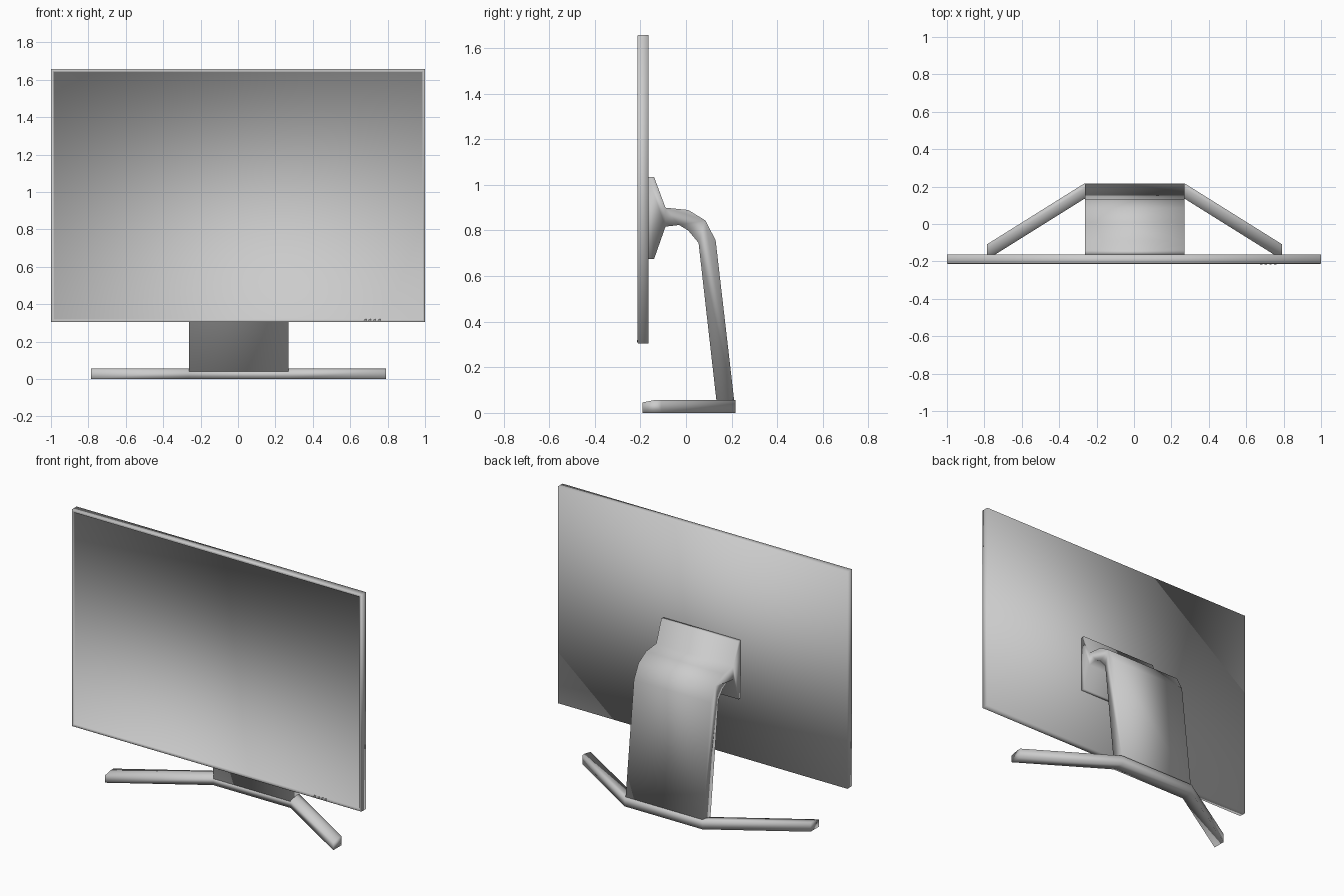
import bpy, bmesh, math
from mathutils import Vector

if "Cube" in bpy.data.objects:
    bpy.data.objects.remove(bpy.data.objects["Cube"])

SOFT = 120  # the whole model is softly shaded, even across its corners


def finish(name, bm):
    bmesh.ops.recalc_face_normals(bm, faces=bm.faces)
    me = bpy.data.meshes.new(name)
    bm.to_mesh(me)
    bm.free()
    ob = bpy.data.objects.new(name, me)
    bpy.context.collection.objects.link(ob)
    bpy.ops.object.select_all(action='DESELECT')
    ob.select_set(True)
    bpy.context.view_layer.objects.active = ob
    bpy.ops.object.shade_smooth_by_angle(angle=math.radians(SOFT))
    return ob


def loft(name, sections):
    """Bridge equal-sized closed sections and cap both ends."""
    bm = bmesh.new()
    rings = [[bm.verts.new(p) for p in s] for s in sections]
    n = len(rings[0])
    for a, b in zip(rings, rings[1:]):
        for i in range(n):
            j = (i + 1) % n
            bm.faces.new((a[i], a[j], b[j], b[i]))
    bm.faces.new(rings[0])
    bm.faces.new(rings[-1])
    return finish(name, bm)


def box_mesh(x0, x1, y0, y1, z0, z1):
    bm = bmesh.new()
    bmesh.ops.create_cube(bm, size=1)
    for v in bm.verts:
        v.co = Vector(((x0 + x1) / 2 + v.co.x * (x1 - x0),
                       (y0 + y1) / 2 + v.co.y * (y1 - y0),
                       (z0 + z1) / 2 + v.co.z * (z1 - z0)))
    return bm


# Screen slab: thin bezel with a shallow recessed display
FRONT, BACK = -0.213, -0.164
bm = box_mesh(-1, 1, FRONT, BACK, 0.304, 1.657)
bm.normal_update()
front = min(bm.faces, key=lambda f: f.calc_center_median().y)
outer_edges = list(front.edges)
bmesh.ops.inset_region(bm, faces=[front], thickness=0.02)
bmesh.ops.inset_region(bm, faces=[front], thickness=0.002)
for v in front.verts:
    v.co.y += 0.008
bmesh.ops.bevel(bm, geom=outer_edges, offset=0.003, segments=1, affect='EDGES')
finish("screen", bm)

# Small control buttons on the lower right bezel
for i in range(4):
    x = 0.68 + i * 0.025
    finish(f"button_{i + 1}",
           box_mesh(x - 0.006, x + 0.006, FRONT - 0.003, FRONT + 0.004, 0.312, 0.320))

# Mounting wedge and curved neck: one side profile (y, z) swept across x
profile = [(-0.166, 0.675), (-0.14, 0.675), (-0.09, 0.817), (-0.03, 0.824),
           (0.01, 0.80), (0.055, 0.746), (0.135, 0.04), (0.213, 0.04),
           (0.13, 0.757), (0.085, 0.844), (0.01, 0.89), (-0.09, 0.90),
           (-0.14, 1.035), (-0.166, 1.035)]
MID, HALF = 0.003, 0.266
loft("neck", [[(x, y, z) for y, z in profile] for x in (MID - HALF, MID + HALF)])


# Base: central bar with two legs splayed forward, inner top edge chamfered
def base_section(x, y):
    return [(MID + x, y, 0), (MID + x, y, 0.046), (MID + x, y + 0.055, 0.057),
            (MID + x, y + 0.082, 0.057), (MID + x, y + 0.082, 0)]


loft("base", [base_section(x, y) for x, y in
              ((-0.788, -0.19), (-0.268, 0.135), (0.268, 0.135), (0.788, -0.19))])
